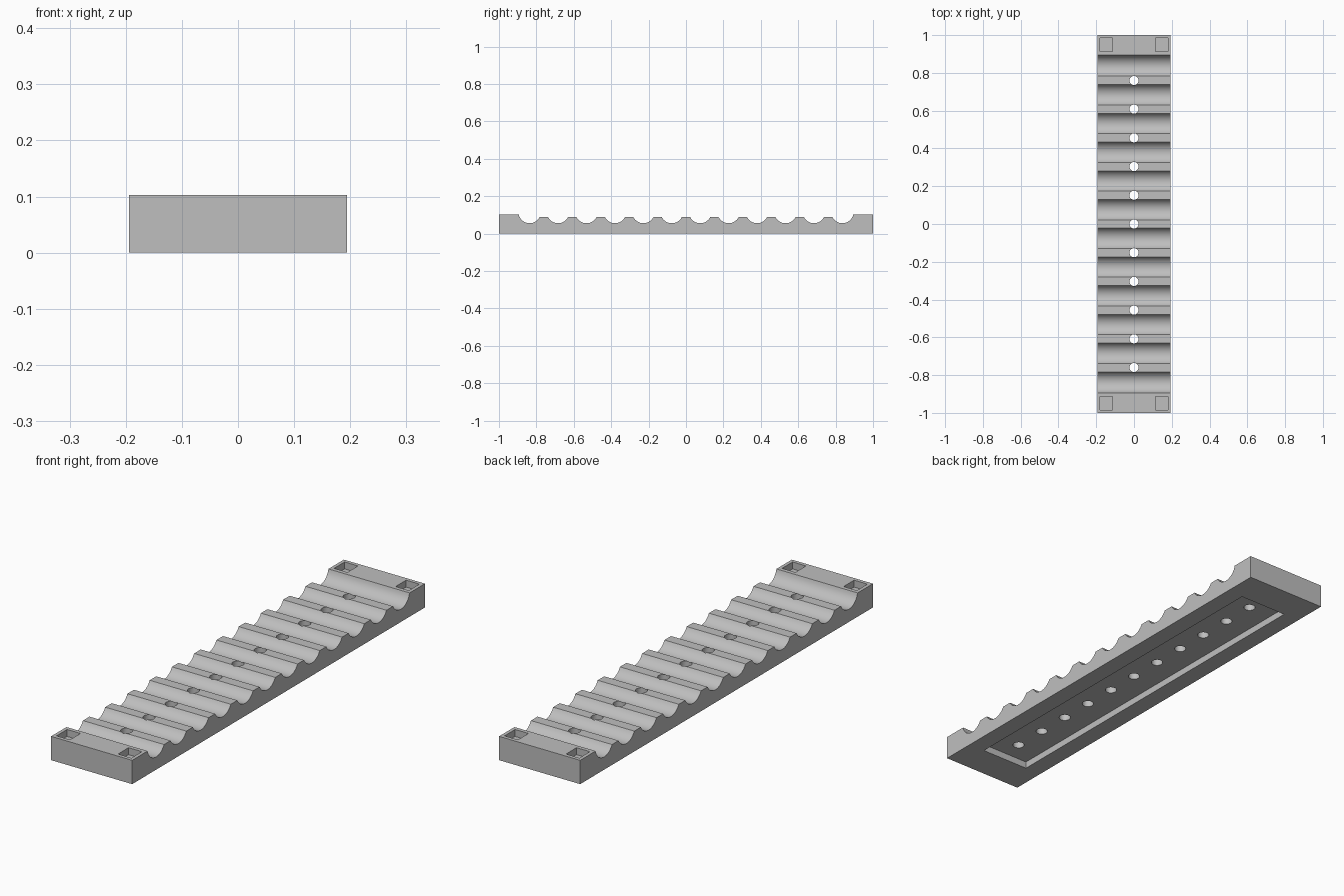
import bpy
import bmesh
from math import radians, sin, cos, acos
from mathutils import Matrix

cube = bpy.data.objects.get("Cube")
if cube:
    bpy.data.objects.remove(cube, do_unlink=True)

HALF_W, HALF_L = 0.194, 1.0
TOP, RIDGE = 0.103, 0.088          # end block and ridge heights
PITCH, GROOVES = 0.152, 12
RADIUS, AXIS_Z = 0.06, 0.115       # groove cylinder
ARC_STEPS = 14

grey = bpy.data.materials.new("plain_grey")
grey.use_nodes = True
colour = (0.52, 0.52, 0.52, 1)
grey.diffuse_color = colour
grey.node_tree.nodes["Principled BSDF"].inputs["Base Color"].default_value = colour


def make_object(name, bm):
    bmesh.ops.recalc_face_normals(bm, faces=bm.faces)
    mesh = bpy.data.meshes.new(name)
    bm.to_mesh(mesh)
    bm.free()
    mesh.materials.append(grey)
    obj = bpy.data.objects.new(name, mesh)
    bpy.context.collection.objects.link(obj)
    return obj


def add_box(bm, centre, size):
    matrix = Matrix.Translation(centre) @ Matrix.Diagonal((*size, 1))
    bmesh.ops.create_cube(bm, size=1, matrix=matrix)


def cut(target, cutter):
    cutter.hide_render = True
    mod = target.modifiers.new(cutter.name, 'BOOLEAN')
    mod.operation = 'DIFFERENCE'
    mod.solver = 'EXACT'
    mod.object = cutter
    bpy.context.view_layer.objects.active = target
    bpy.ops.object.modifier_apply(modifier=mod.name)
    bpy.data.objects.remove(cutter, do_unlink=True)


# Side profile: end blocks with a row of round grooves between them
profile = [(HALF_L, 0), (-HALF_L, 0), (-HALF_L, 0) and (-HALF_L, TOP)]
for i in range(GROOVES):
    y = (i - (GROOVES - 1) / 2) * PITCH
    start_z = TOP if i == 0 else RIDGE
    end_z = TOP if i == GROOVES - 1 else RIDGE
    a0 = -acos((AXIS_Z - start_z) / RADIUS)
    a1 = acos((AXIS_Z - end_z) / RADIUS)
    for s in range(ARC_STEPS + 1):
        a = a0 + (a1 - a0) * s / ARC_STEPS
        profile.append((y + RADIUS * sin(a), AXIS_Z - RADIUS * cos(a)))
profile.append((HALF_L, TOP))

# Grooved bar extruded across its width
bm = bmesh.new()
side = bm.faces.new([bm.verts.new((-HALF_W, y, z)) for y, z in profile])
extruded = bmesh.ops.extrude_face_region(bm, geom=[side], use_keep_orig=True)
new_verts = [g for g in extruded["geom"] if isinstance(g, bmesh.types.BMVert)]
bmesh.ops.translate(bm, verts=new_verts, vec=(2 * HALF_W, 0, 0))
bar = make_object("grooved_bar", bm)

# Underside recess and the four corner pockets
bm = bmesh.new()
add_box(bm, (0, 0, 0), (0.232, 1.70, 0.06))
for sx in (-1, 1):
    for sy in (-1, 1):
        add_box(bm, (sx * 0.147, sy * 0.948, 0.123), (0.064, 0.072, 0.1))
cut(bar, make_object("pocket_cutter", bm))

# Vertical holes through every ridge
bm = bmesh.new()
for i in range(1, GROOVES):
    y = (i - GROOVES / 2) * PITCH
    bmesh.ops.create_cone(bm, cap_ends=True, segments=32, radius1=0.024,
                          radius2=0.024, depth=0.4,
                          matrix=Matrix.Translation((0, y, 0.05)))
cut(bar, make_object("hole_cutter", bm))

# Smooth grooves and holes, crisp edges elsewhere
bpy.ops.object.select_all(action='DESELECT')
bar.select_set(True)
bpy.context.view_layer.objects.active = bar
bpy.ops.object.shade_smooth_by_angle(angle=radians(30))
